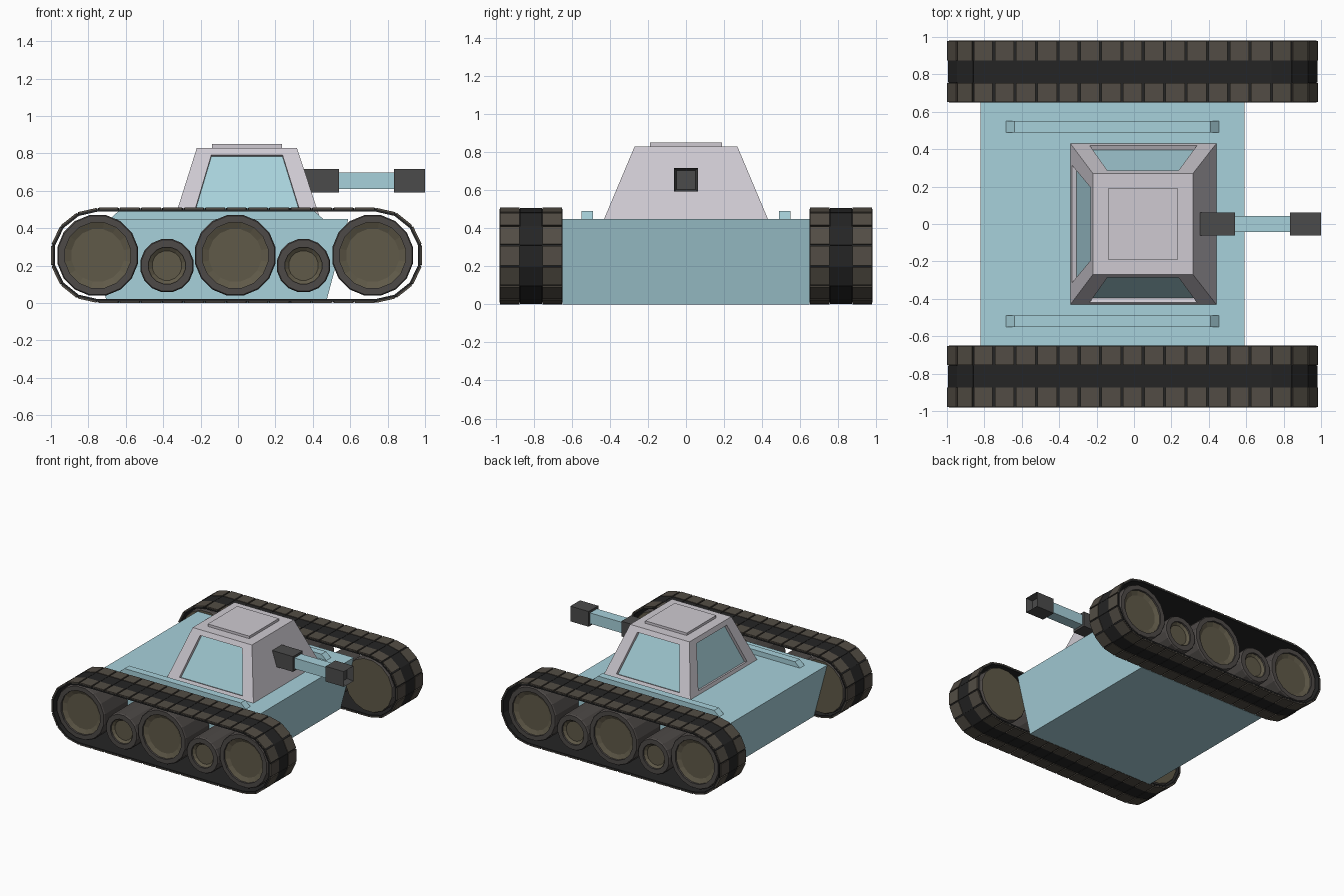
import bpy, bmesh
from math import sin, cos, pi
from mathutils import Vector

if "Cube" in bpy.data.objects:
    bpy.data.objects.remove(bpy.data.objects["Cube"])


def material(name, r, g, b):
    m = bpy.data.materials.new(name)
    m.diffuse_color = (r, g, b, 1)
    m.use_nodes = True
    m.node_tree.nodes["Principled BSDF"].inputs["Base Color"].default_value = m.diffuse_color
    return m


BLUE = material("blue_paint", 0.39, 0.64, 0.71)
PALE = material("pale_grey", 0.62, 0.59, 0.64)
DARK = material("dark_grey", 0.07, 0.07, 0.07)
TYRE = material("tyre", 0.075, 0.067, 0.063)
HUB = material("olive_hub", 0.115, 0.1, 0.065)
BELT = material("belt", 0.018, 0.018, 0.018)
PAD = material("track_pad", 0.085, 0.073, 0.058)


def build(name, verts, faces, mats, indices=None):
    me = bpy.data.meshes.new(name)
    me.from_pydata(verts, [], faces)
    for m in mats:
        me.materials.append(m)
    if indices:
        me.polygons.foreach_set("material_index", indices)
    bm = bmesh.new()
    bm.from_mesh(me)
    bmesh.ops.recalc_face_normals(bm, faces=bm.faces)
    bm.to_mesh(me)
    bm.free()
    ob = bpy.data.objects.new(name, me)
    bpy.context.collection.objects.link(ob)
    return ob


def prism(name, profile, y0, y1, mat):
    """Extrude an x-z profile along y."""
    n = len(profile)
    verts = [(x, y, z) for y in (y0, y1) for x, z in profile]
    faces = [tuple(range(n)), tuple(range(n, 2 * n))]
    faces += [(i, (i + 1) % n, n + (i + 1) % n, n + i) for i in range(n)]
    return build(name, verts, faces, [mat])


def box(name, x0, x1, y0, y1, z0, z1, mat):
    return prism(name, [(x0, z0), (x1, z0), (x1, z1), (x0, z1)], y0, y1, mat)


# Hull with undercut ends
prism("hull", [(-0.70, 0), (0.47, 0), (0.59, 0.45), (-0.82, 0.45)], -0.65, 0.65, BLUE)

# Turret: tapered cabin with recessed panes on three sides
base = [(-0.34, -0.43), (0.44, -0.43), (0.44, 0.43), (-0.34, 0.43)]
top = [(-0.22, -0.27), (0.315, -0.27), (0.315, 0.27), (-0.22, 0.27)]
V = [Vector((x, y, 0.45)) for x, y in base] + [Vector((x, y, 0.83)) for x, y in top]
F, idx = [(3, 2, 1, 0), (4, 5, 6, 7), (1, 2, 6, 5)], [0, 0, 0]
for a, b in ((0, 1), (2, 3), (3, 0)):
    outer = (a, b, b + 4, a + 4)
    A, B, C, D = (V[i] for i in outer)
    inward = -(B - A).cross(D - A).normalized() * 0.025
    s = len(V)
    rim = []
    for u, v in ((0.125, 0.07), (0.875, 0.07), (0.84, 0.9), (0.16, 0.9)):
        rim.append(A.lerp(B, u).lerp(D.lerp(C, u), v))
    V += rim + [p + inward for p in rim]
    for i in range(4):
        j = (i + 1) % 4
        F += [(outer[i], outer[j], s + j, s + i), (s + i, s + j, s + 4 + j, s + 4 + i)]
        idx += [0, 0]
    F.append((s + 4, s + 5, s + 6, s + 7))
    idx.append(1)
build("turret", V, F, [PALE, BLUE], idx)
box("turret_hatch", -0.14, 0.235, -0.19, 0.19, 0.825, 0.85, PALE)

# Gun: mantlet, barrel and hollow muzzle
box("gun_mantlet", 0.33, 0.54, -0.062, 0.062, 0.592, 0.716, DARK)
box("gun_barrel", 0.53, 0.85, -0.044, 0.044, 0.61, 0.698, BLUE)
muzzle = box("gun_muzzle", 0.835, 1.0, -0.062, 0.062, 0.592, 0.716, DARK)
bm = bmesh.new()
bm.from_mesh(muzzle.data)
end = [f for f in bm.faces if f.normal.x > 0.9]
bmesh.ops.inset_region(bm, faces=end, thickness=0.018)
bmesh.ops.translate(bm, verts=end[0].verts, vec=(-0.05, 0, 0))
bm.to_mesh(muzzle.data)
bm.free()


def wheel(name, cx, cz, r, hub, dish, side, n=16):
    """Turned wheel: tyre ring with a dished olive hub and a plain inner face."""
    prof = [(dish, 0.93), (hub, 0.945), (hub, 0.96), (r - 0.006, 0.96),
            (r, 0.95), (r, 0.665), (r - 0.006, 0.655)]
    kinds = [1, 0, 0, 0, 0, 0]
    verts, faces, ids = [], [], []
    for rad, y in prof:
        for k in range(n):
            a = 2 * pi * (k + 0.5) / n
            verts.append((cx + rad * cos(a), side * y, cz + rad * sin(a)))
    for p, kind in enumerate(kinds):
        for k in range(n):
            l = (k + 1) % n
            faces.append((p * n + k, p * n + l, (p + 1) * n + l, (p + 1) * n + k))
            ids.append(kind)
    faces += [tuple(range(n)), tuple(range(6 * n, 7 * n))]
    build(name, verts, faces, [TYRE, HUB], ids + [1, 1])


def track_path(r):
    """Forty-link loop: thirteen links per run, seven per end."""
    x0, x1, cz = -0.75, 0.735, 0.255
    pts = [(x0 + (x1 - x0) * i / 13, cz + r) for i in range(13)]
    pts += [(x1 + r * sin(pi * i / 7), cz + r * cos(pi * i / 7)) for i in range(7)]
    pts += [(x1 + (x0 - x1) * i / 13, cz - r) for i in range(13)]
    pts += [(x0 - r * sin(pi * i / 7), cz - r * cos(pi * i / 7)) for i in range(7)]
    return [Vector((x, 0, z)) for x, z in pts]


def track_pads(name, y0, y1, r, gap, mat):
    inner, outer = track_path(0.24), track_path(r)
    verts, faces = [], []
    for i in range(40):
        j, s = (i + 1) % 40, len(verts)
        for y in (y0, y1):
            for p, q in ((inner[i], inner[j]), (outer[i], outer[j])):
                for t in (gap, 1 - gap):
                    c = p.lerp(q, t)
                    verts.append((c.x, y, c.z))
        faces += [tuple(s + k for k in f) for f in (
            (0, 1, 3, 2), (4, 5, 7, 6), (0, 1, 5, 4), (2, 3, 7, 6), (0, 2, 6, 4), (1, 3, 7, 5))]
    build(name, verts, faces, [mat])


for side, tag in ((-1, "front"), (1, "back")):
    # Deck rail with sloped ends
    prism(tag + "_deck_rail", [(-0.69, 0.445), (0.46, 0.445), (0.41, 0.49), (-0.64, 0.49)],
          side * 0.49, side * 0.55, BLUE)

    # Road wheels
    for i, x in enumerate((-0.75, -0.015, 0.72)):
        wheel(f"{tag}_large_wheel_{i + 1}", x, 0.255, 0.22, 0.178, 0.143, side)
    for i, x in enumerate((-0.38, 0.35)):
        wheel(f"{tag}_small_wheel_{i + 1}", x, 0.2, 0.145, 0.1, 0.08, side)

    # Track belt: closed band
    verts = [(p.x, side * y, p.z) for r, y in ((0.234, 0.65), (0.246, 0.65), (0.246, 0.98), (0.234, 0.98))
             for p in track_path(r)]
    faces = []
    for k in range(4):
        for i in range(40):
            j, m = (i + 1) % 40, (k + 1) % 4
            faces.append((k * 40 + i, k * 40 + j, m * 40 + j, m * 40 + i))
    build(tag + "_track_belt", verts, faces, [BELT])

    # Raised track pads in two outer rows and a flatter centre row
    track_pads(tag + "_inner_pads", side * 0.652, side * 0.755, 0.255, 0.05, PAD)
    track_pads(tag + "_centre_links", side * 0.757, side * 0.873, 0.252, 0.01, BELT)
    track_pads(tag + "_outer_pads", side * 0.875, side * 0.978, 0.255, 0.05, PAD)
